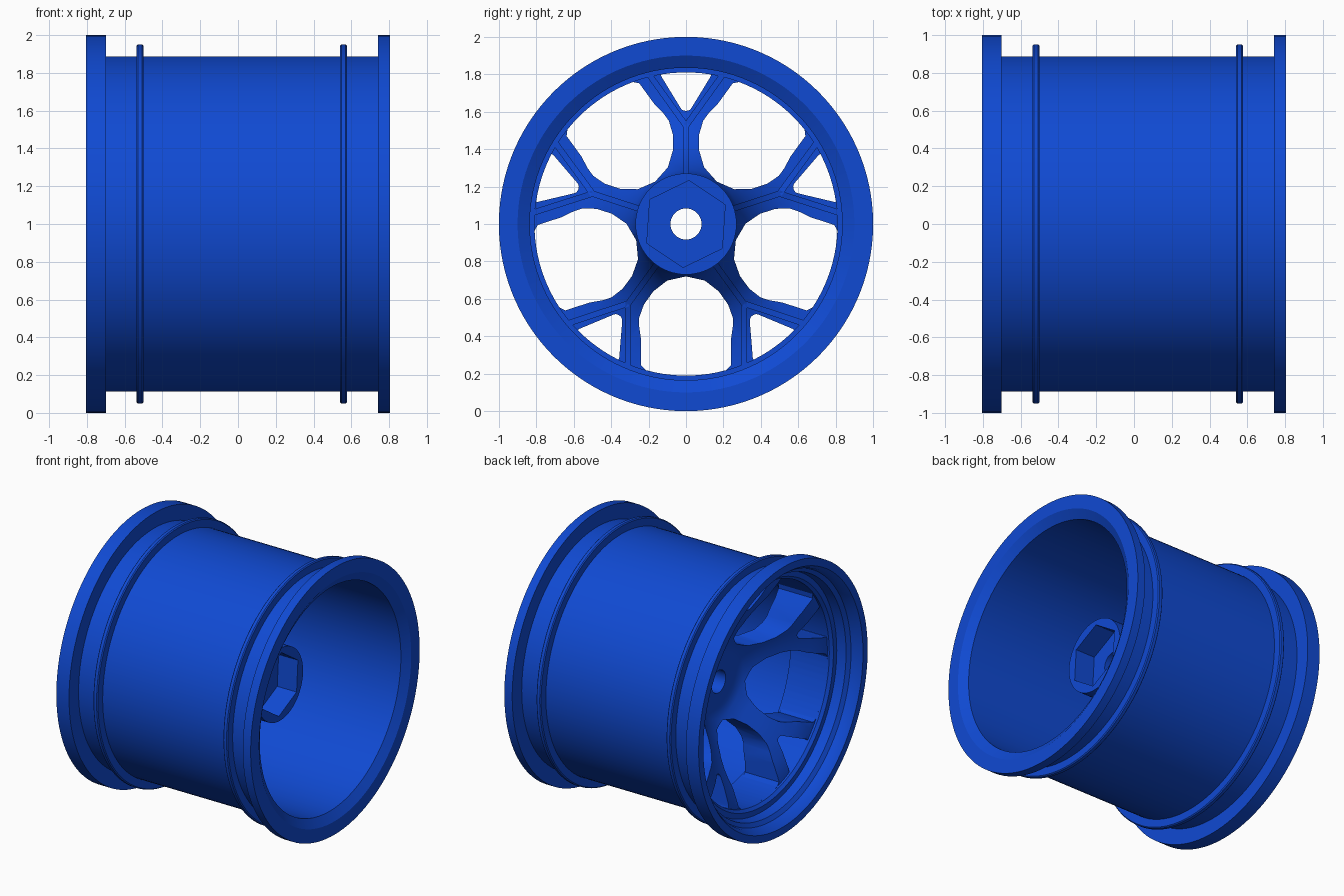
import bpy, bmesh, math
from mathutils import Vector

if "Cube" in bpy.data.objects:
    bpy.data.objects.remove(bpy.data.objects["Cube"])

blue = bpy.data.materials.new("wheel_blue")
blue.diffuse_color = (0.005, 0.068, 0.65, 1)
blue.use_nodes = True
blue.node_tree.nodes["Principled BSDF"].inputs["Base Color"].default_value = blue.diffuse_color
STEPS = 120


def finish(name, bm, smooth=True):
    bmesh.ops.recalc_face_normals(bm, faces=bm.faces)
    me = bpy.data.meshes.new(name)
    bm.to_mesh(me)
    bm.free()
    me.materials.append(blue)
    ob = bpy.data.objects.new(name, me)
    bpy.context.collection.objects.link(ob)
    if smooth:
        shade(ob)
    return ob


def shade(ob):
    bpy.ops.object.select_all(action='DESELECT')
    ob.select_set(True)
    bpy.context.view_layer.objects.active = ob
    bpy.ops.object.shade_smooth_by_angle(angle=math.radians(28))


def revolve(profile):
    """Closed (x, radius) profile spun round the axle."""
    bm = bmesh.new()
    rings = []
    for i in range(STEPS):
        a = 2 * math.pi * i / STEPS
        rings.append([bm.verts.new((x, r * math.cos(a), 1 + r * math.sin(a))) for x, r in profile])
    n = len(profile)
    for i in range(STEPS):
        p, q = rings[i], rings[(i + 1) % STEPS]
        for j in range(n):
            k = (j + 1) % n
            bm.faces.new((p[j], p[k], q[k], q[j]))
    return bm


def place(u, v, a):
    """Sideways u and outward v on the wheel plane at angle a."""
    return (v * math.cos(a) - u * math.sin(a), 1 + v * math.sin(a) + u * math.cos(a))


def prism(bm, outline, a, x0, x1):
    lo, hi = [[bm.verts.new((x, *place(u, v, a))) for u, v in outline] for x in (x0, x1)]
    n = len(outline)
    bm.faces.new(lo)
    bm.faces.new(hi[::-1])
    for i in range(n):
        j = (i + 1) % n
        bm.faces.new((lo[i], lo[j], hi[j], hi[i]))


def rounded(points, radius, steps=5):
    """Polygon with rounded corners."""
    out = []
    for i, p in enumerate(points):
        p = Vector(p)
        a = p + (Vector(points[i - 1]) - p).normalized() * radius
        b = p + (Vector(points[(i + 1) % len(points)]) - p).normalized() * radius
        for s in range(steps + 1):
            t = s / steps
            out.append(tuple(a * (1 - t) ** 2 + p * 2 * t * (1 - t) + b * t * t))
    return out


# Rim: flanges, two bead ridges, barrel and stepped outer lip
rim = [(-0.805, 1), (-0.70, 1), (-0.70, 0.887),
       (-0.537, 0.887), (-0.537, 0.943), (-0.53, 0.95), (-0.507, 0.95), (-0.50, 0.943), (-0.50, 0.887),
       (0.54, 0.887), (0.54, 0.943), (0.547, 0.95), (0.57, 0.95), (0.577, 0.943), (0.577, 0.887),
       (0.74, 0.887), (0.74, 1), (0.805, 1), (0.805, 0.90), (0.765, 0.835),
       (-0.30, 0.835), (-0.30, 0.81), (-0.62, 0.81), (-0.64, 0.83), (-0.64, 0.87),
       (-0.71, 0.88), (-0.73, 0.91), (-0.77, 0.92), (-0.805, 0.945)]
finish("rim", revolve(rim))

# Dished spoke plate with hub
front = [(-0.61, 0.85), (-0.60, 0.78), (-0.56, 0.68), (-0.50, 0.57), (-0.43, 0.46),
         (-0.35, 0.35), (-0.29, 0.26), (-0.27, 0.20), (-0.27, 0.083)]
back = [(0.35, 0.083), (0.35, 0.27), (0.08, 0.27), (0.0, 0.29), (-0.10, 0.34),
        (-0.19, 0.41), (-0.26, 0.50), (-0.30, 0.60), (-0.32, 0.72), (-0.32, 0.85)]
spokes = finish("spokes_and_hub", revolve(front + back), False)

# Cutters: five large windows, five small triangular ones, hex socket
half = [(0.10, 0.302), (0.175, 0.36), (0.225, 0.43), (0.25, 0.50), (0.25, 0.55), (0.24, 0.62), (0.24, 0.755)]
arc = [(0.81 * math.sin(t), 0.81 * math.cos(t)) for t in [0.27 - 0.054 * i for i in range(11)]]
window = [(0, 0.28)] + half + arc + [(-u, v) for u, v in reversed(half)]
triangle = rounded([(-0.14, 0.802), (0, 0.815), (0.14, 0.802), (0.02, 0.605), (-0.02, 0.605)], 0.018)
socket = [(0.233 * math.cos(math.pi * i / 3), 0.233 * math.sin(math.pi * i / 3)) for i in range(6)]
bm = bmesh.new()
for i in range(5):
    a = math.pi / 2 + i * 2 * math.pi / 5
    prism(bm, triangle, a, -1, 0.3)
    prism(bm, window, a + math.pi, -1, 0.5)
prism(bm, socket, math.radians(-4), 0.19, 0.6)
cutter = finish("window_cutter", bm, False)
cutter.hide_render = True
mod = spokes.modifiers.new("windows", 'BOOLEAN')
mod.operation = 'DIFFERENCE'
mod.solver = 'EXACT'
mod.object = cutter
bpy.context.view_layer.objects.active = spokes
bpy.ops.object.modifier_apply(modifier=mod.name)
bpy.data.objects.remove(cutter)
shade(spokes)


def back_x(r):
    pts = [(p[1], p[0]) for p in back[2:]]
    for (r0, x0), (r1, x1) in zip(pts, pts[1:]):
        if r <= r1:
            return x0 + (x1 - x0) * (r - r0) / (r1 - r0)
    return pts[-1][1]


# Narrow Y-shaped stiffening ribs on the inner face of each spoke
def rib(bm, start, end, a, steps=6):
    s, e = Vector(start), Vector(end)
    side = (e - s).normalized().orthogonal() * 0.016
    prev = None
    for i in range(steps + 1):
        c = s.lerp(e, i / steps)
        x = back_x(max(c.length, 0.27))
        ring = [bm.verts.new((x + dx, *place(*(c + side * k), a)))
                for k, dx in ((-1, -0.03), (1, -0.03), (1, 0.02), (-1, 0.02))]
        if prev:
            for j in range(4):
                k = (j + 1) % 4
                bm.faces.new((prev[j], prev[k], ring[k], ring[j]))
        if i in (0, steps):
            bm.faces.new(ring)
        prev = ring


bm = bmesh.new()
for i in range(5):
    a = math.pi / 2 + i * 2 * math.pi / 5
    rib(bm, (0, 0.265), (0, 0.535), a)
    for s in (-1, 1):
        rib(bm, (0, 0.525), (s * 0.205, 0.81), a)
finish("spoke_ribs", bm)
